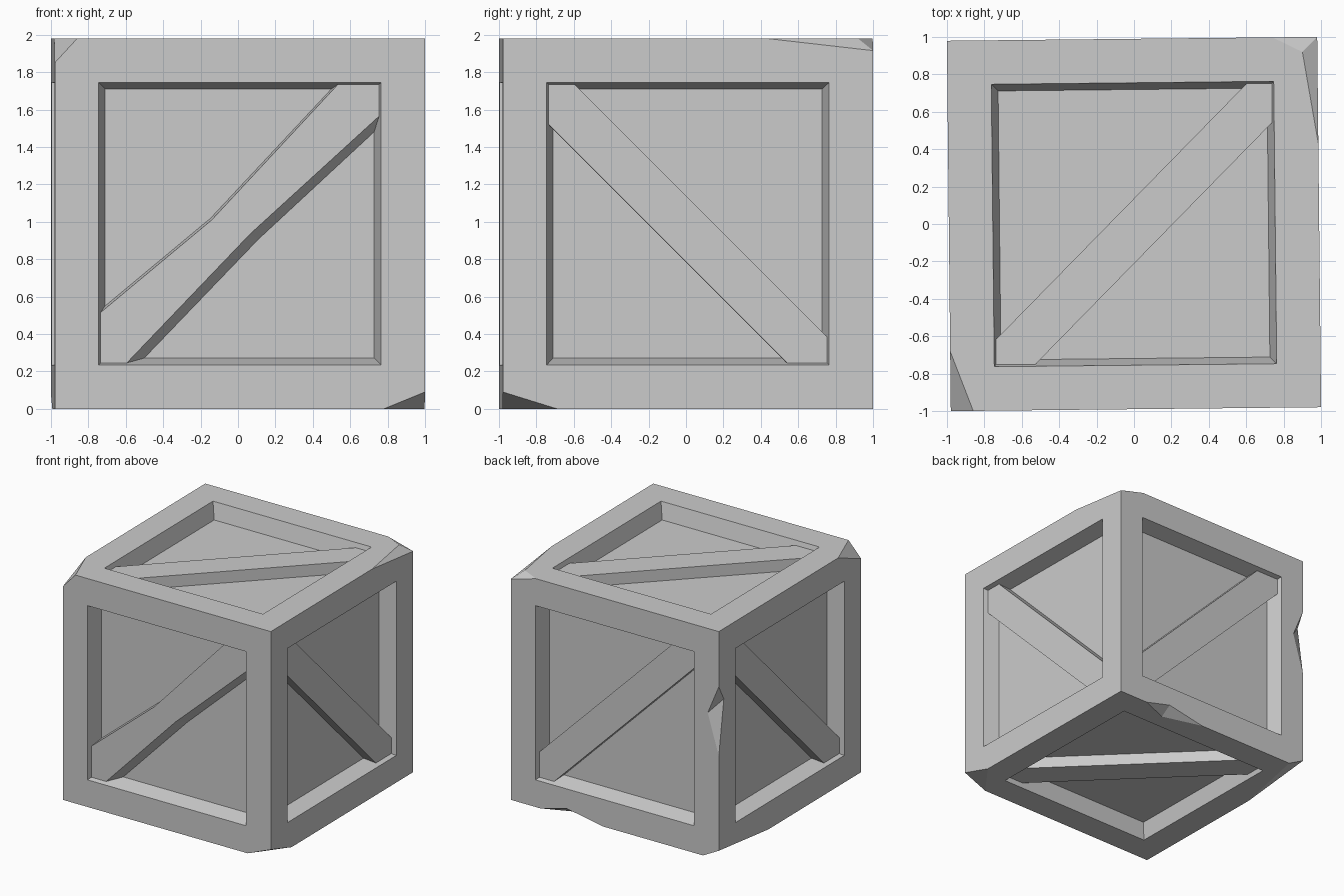
import bpy, bmesh
from mathutils import Vector, Matrix

if "Cube" in bpy.data.objects:
    bpy.data.objects.remove(bpy.data.objects["Cube"])

H = 0.99          # half size of the crate
DEPTH = 0.14      # panel recess
PLACE = Matrix.Translation((0, 0, H)) @ Matrix.Rotation(0.0105, 4, 'Z')


def make_object(name, bm):
    bmesh.ops.recalc_face_normals(bm, faces=bm.faces)
    mesh = bpy.data.meshes.new(name)
    bm.to_mesh(mesh)
    bm.free()
    ob = bpy.data.objects.new(name, mesh)
    bpy.context.collection.objects.link(ob)
    ob.matrix_world = PLACE
    return ob


# Crate body: cube with a recessed, slope-walled panel on each face
bm = bmesh.new()
bmesh.ops.create_cube(bm, size=2 * H)
sides = bm.faces[:]
bmesh.ops.inset_individual(bm, faces=sides, thickness=H - 0.755, use_even_offset=True)
bmesh.ops.inset_individual(bm, faces=sides, thickness=0.036, depth=-DEPTH,
                           use_even_offset=True)
crate = make_object("crate_body", bm)

# Damage: each chip is the hull of its surface points and one point outside
chips = [
    ([(-.87, -H, H), (-H, -.67, H), (-H, -H, .86)], (-H, -H, H)),
    ([(.75, H, H), (H, .87, H), (H, H, .925)], (H, H, H)),
    ([(H, .42, H), (.897, H, H), (H, H, .925)], (H, H, H)),
    ([(.77, -H, -H), (H, -H, -.90), (H, -.70, -H)], (H, -H, -H)),
    ([(-.84, H, -H), (-H, H, -.91), (-H, .30, -H)], (-H, H, -H)),
    ([(-H, H, .51), (-H, H, -.09), (-.885, H, .26), (-H, .92, .38)], (-H, H, .23)),
    ([(.71, H, -H), (.11, H, -H), (.46, H, -.925), (.46, .89, -H)], (.42, H, -H)),
]
for points, outer in chips:
    bm = bmesh.new()
    # push the outer point away from the crate along the damaged axes
    out = Vector([c * 1.2 if abs(c) == H else c for c in outer])
    for p in points + [out]:
        bm.verts.new(p)
    bmesh.ops.convex_hull(bm, input=bm.verts[:])
    cutter = make_object("chip_cutter", bm)
    cutter.hide_render = True
    bpy.context.view_layer.update()
    mod = crate.modifiers.new("chip", 'BOOLEAN')
    mod.operation = 'DIFFERENCE'
    mod.solver = 'EXACT'
    mod.object = cutter
    bpy.context.view_layer.objects.active = crate
    bpy.ops.object.modifier_apply(modifier=mod.name)
    bpy.data.objects.remove(cutter)


# Outline of a corner-to-corner plank; a/b = size above/below the diagonal,
# s/t = how far the upper/lower middle point slides along it
def outline(r, a0, am, a1, b0, bm_, b1, s=0.0, t=0.0):
    return [(-r, -r), (-r + b0, -r), (t + bm_ / 2, t - bm_ / 2), (r, r - b1),
            (r, r), (r - a1, r), (s - am / 2, s + am / 2), (-r, -r + a0)]


def brace(name, u, v, n, top, base):
    bm = bmesh.new()
    rings = []
    for pts, height in ((base, H - DEPTH - 0.002), (top, H - 0.04)):
        rings.append([bm.verts.new(u * p + v * q + n * height) for p, q in pts])
    low, high = rings
    bm.faces.new(low)
    bm.faces.new(high)
    for i in range(8):
        j = (i + 1) % 8
        bm.faces.new((low[i], low[j], high[j], high[i]))
    make_object(name, bm)


def straight(r, a, b):
    return outline(r, a, a, a, b, b, b)


X, Y, Z = Vector((1, 0, 0)), Vector((0, 1, 0)), Vector((0, 0, 1))

# Straight diagonal braces
for name, u, v, n, a, b in (
        ("right_brace", -Y, Z, X, .14, .215),
        ("left_brace", Y, Z, -X, .14, .215),
        ("back_brace", -X, Z, Y, .22, .14),
        ("top_brace", X, Y, Z, .135, .21),
        ("bottom_brace", -X, Y, -Z, .17, .17)):
    brace(name, u, v, n, straight(.747, a, b), straight(.722, a, b))

# Front brace: worn and kinked in the middle, with sloping sides
brace("front_brace", X, Z, -Y,
      outline(.747, .27, .17, .22, .14, .11, .17, -0.065, 0.0),
      outline(.722, .28, .185, .23, .21, .185, .23, -0.065, 0.01))
